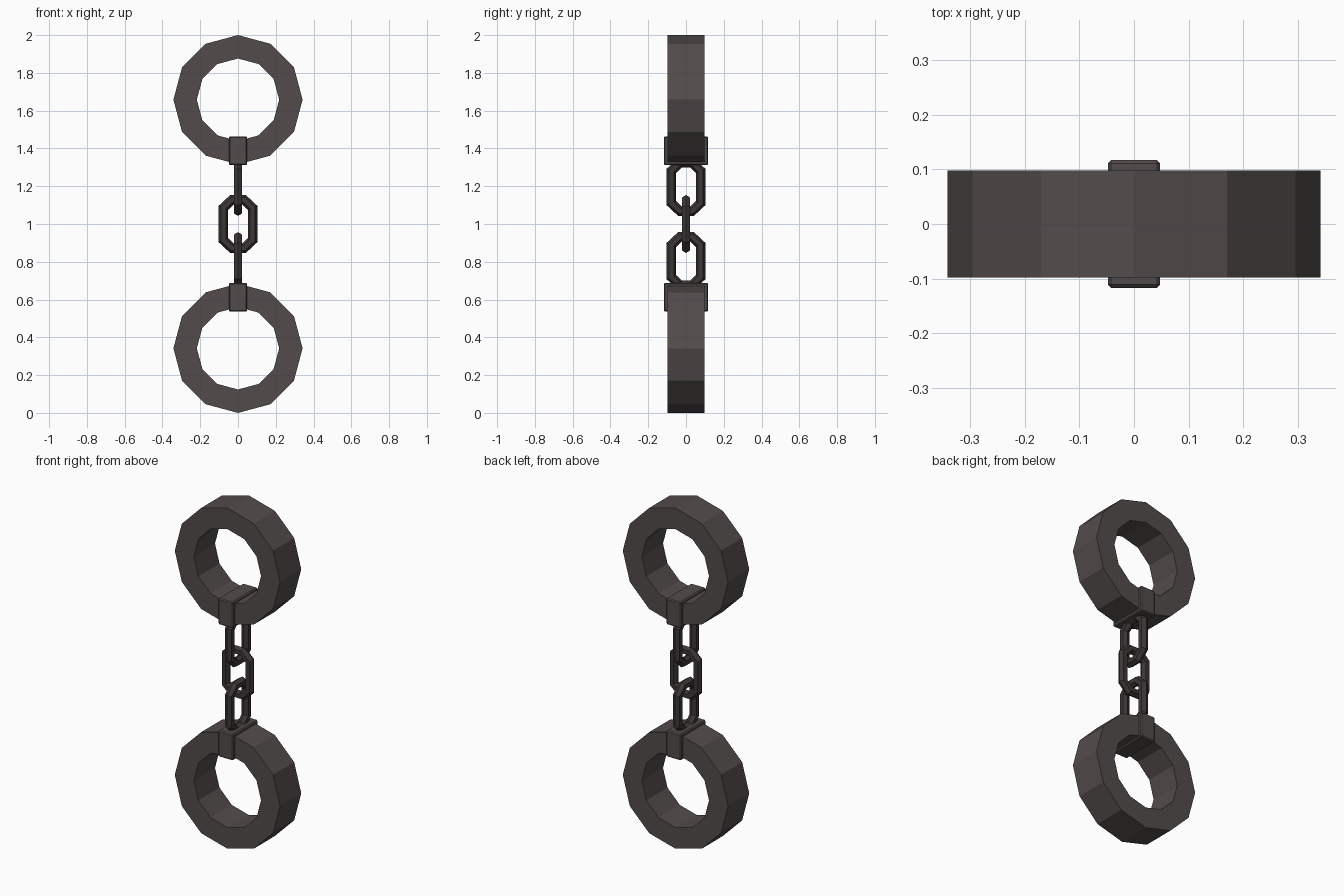
import bpy, bmesh, math
from mathutils import Vector

if "Cube" in bpy.data.objects:
    bpy.data.objects.remove(bpy.data.objects["Cube"])


def material(name, rgb):
    m = bpy.data.materials.new(name)
    m.diffuse_color = (*rgb, 1)
    m.use_nodes = True
    m.node_tree.nodes["Principled BSDF"].inputs["Base Color"].default_value = m.diffuse_color
    return m


IRON = material("dark iron", (0.085, 0.072, 0.070))
CHAIN = material("darker chain iron", (0.045, 0.038, 0.037))


def loft_loop(name, sections, mat):
    """Closed solid from a ring of equal-sized closed cross-sections."""
    bm = bmesh.new()
    rows = [[bm.verts.new(p) for p in s] for s in sections]
    n, k = len(rows), len(rows[0])
    for i in range(n):
        a, b = rows[i], rows[(i + 1) % n]
        for j in range(k):
            bm.faces.new((a[j], b[j], b[(j + 1) % k], a[(j + 1) % k]))
    bmesh.ops.recalc_face_normals(bm, faces=bm.faces)
    return finish(name, bm, mat)


def finish(name, bm, mat):
    me = bpy.data.meshes.new(name)
    bm.to_mesh(me)
    bm.free()
    me.materials.append(mat)
    ob = bpy.data.objects.new(name, me)
    bpy.context.collection.objects.link(ob)
    return ob


def cuff(name, z):
    # twelve-sided flat band
    secs = []
    for i in range(12):
        a = i * math.tau / 12
        c, s = math.cos(a), math.sin(a)
        secs.append([(r * c, y, z + r * s) for r, y in
                     ((0.342, -0.098), (0.342, 0.098), (0.218, 0.098), (0.218, -0.098))])
    loft_loop(name, secs, IRON)


def clasp(name, z):
    # chamfered block gripping the cuff
    bm = bmesh.new()
    bmesh.ops.create_cube(bm, size=1)
    for v in bm.verts:
        v.co = Vector((v.co.x * 0.096, v.co.y * 0.234, v.co.z * 0.153 + z))
    bmesh.ops.bevel(bm, geom=list(bm.edges), offset=0.006, segments=1, affect='EDGES')
    finish(name, bm, IRON)


def link(name, z, across_y):
    # eight-cornered loop with a hexagonal section
    r, w, h = 0.025, 0.077, 0.128
    flat, cut = 0.032, 0.042
    quarter = [(w, h - cut), (flat, h)]
    path = quarter + [(-u, v) for u, v in reversed(quarter)]
    path += [(-u, -v) for u, v in path]
    secs = []
    n = len(path)
    for i in range(n):
        p = Vector(path[i])
        d1 = (p - Vector(path[i - 1])).normalized()
        d2 = (Vector(path[(i + 1) % n]) - p).normalized()
        n1, n2 = Vector((d1.y, -d1.x)), Vector((d2.y, -d2.x))
        miter = (n1 + n2) / (1 + n1.dot(n2))
        sec = []
        for j in range(6):
            a = j * math.tau / 6
            q = p + miter * r * math.cos(a)
            t = r * math.sin(a)
            sec.append((t, q.x, z + q.y) if across_y else (q.x, t, z + q.y))
        secs.append(sec)
    loft_loop(name, secs, CHAIN)


# mirrored halves
for label, s in (("upper", 1), ("lower", -1)):
    cuff(label + "_cuff", 1 + s * 0.658)
    clasp(label + "_clasp", 1 + s * 0.388)
    link(label + "_link", 1 + s * 0.196, True)

# linking loop in the centre
link("middle_link", 1.0, False)
